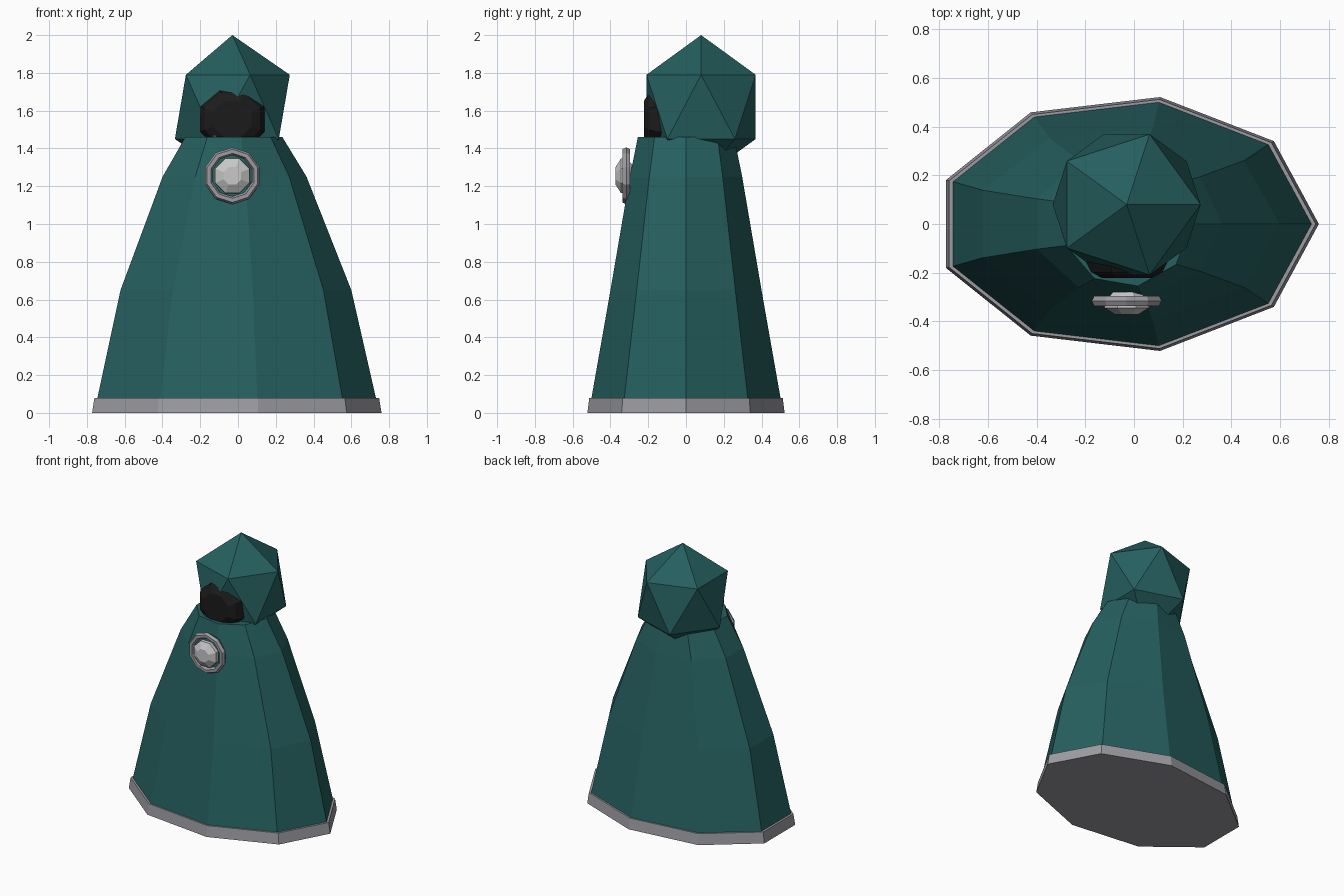
import bpy, bmesh, math
from mathutils import Matrix, Vector

if "Cube" in bpy.data.objects:
    bpy.data.objects.remove(bpy.data.objects["Cube"])

CX = -0.03  # centre line of the figure


def material(name, rgb):
    m = bpy.data.materials.new(name)
    m.diffuse_color = (*rgb, 1)
    m.use_nodes = True
    m.node_tree.nodes["Principled BSDF"].inputs["Base Color"].default_value = m.diffuse_color
    return m


TEAL = material("teal cloth", (0.019, 0.115, 0.115))
GREY = material("grey trim", (0.33, 0.33, 0.36))
SILVER = material("pale silver", (0.58, 0.58, 0.58))
BLACK = material("black shadow", (0.012, 0.011, 0.011))


def finish(name, bm, mat):
    bmesh.ops.recalc_face_normals(bm, faces=bm.faces)
    me = bpy.data.meshes.new(name)
    bm.to_mesh(me)
    bm.free()
    me.materials.append(mat)
    ob = bpy.data.objects.new(name, me)
    bpy.context.collection.objects.link(ob)
    return ob


def loft(name, rings, sides, mat, place, turn=0.0, closed=False):
    """Join rings of (radius a, radius b, height); place maps them to space."""
    bm = bmesh.new()
    loops = []
    for ra, rb, h in rings:
        angles = [turn + 2 * math.pi * i / sides for i in range(sides)]
        loops.append([bm.verts.new(place(ra * math.cos(t), rb * math.sin(t), h))
                      for t in angles])
    pairs = list(zip(loops, loops[1:]))
    if closed:
        pairs.append((loops[-1], loops[0]))
    else:
        bm.faces.new(loops[0])
        bm.faces.new(loops[-1])
    for lo, hi in pairs:
        for i in range(sides):
            j = (i + 1) % sides
            bm.faces.new((lo[i], lo[j], hi[j], hi[i]))
    return finish(name, bm, mat)


def upright(a, b, h):
    return Vector((CX + a, b, h))


def facing_front(z):
    return lambda a, b, h: Vector((CX + a, h, z + b))


# Nine-sided cloak and its hem band
loft("cloak", [(0.76, 0.508, 0.07), (0.76, 0.508, 0.08), (0.63, 0.406, 0.65),
               (0.393, 0.302, 1.25), (0.265, 0.259, 1.46)], 9, TEAL, upright)
loft("hem_band", [(0.79, 0.53, 0), (0.777, 0.52, 0.08)], 9, GREY, upright)

# Faceted hood
bm = bmesh.new()
bmesh.ops.create_icosphere(bm, subdivisions=1, radius=1,
                           matrix=Matrix.Translation((CX, 0.08, 1.62))
                           @ Matrix.Diagonal((0.34, 0.34, 0.38, 1)))
finish("hood", bm, TEAL)

# Dark face opening
rx, rz = 0.185, 0.175
loft("face_opening", [(rx * f, rz * f, y) for f, y in
                      ((0.6, -0.222), (0.86, -0.197), (1, -0.15), (1, -0.09))],
     8, BLACK, facing_front(1.555), math.pi / 8)

# Clasp ring and gem on the chest
tube = [(0.13 + 0.021 * math.cos(t), -0.316 + 0.024 * math.sin(t))
        for t in (math.pi * k / 3 for k in range(6))]
loft("clasp_ring", [(r, r, y) for r, y in tube], 10, GREY,
     facing_front(1.255), math.pi / 10, closed=True)
loft("clasp_gem", [(r, r, y) for r, y in
                   ((0.05, -0.373), (0.098, -0.345), (0.1, -0.32), (0.06, -0.28))],
     8, SILVER, facing_front(1.255), math.pi / 8)
